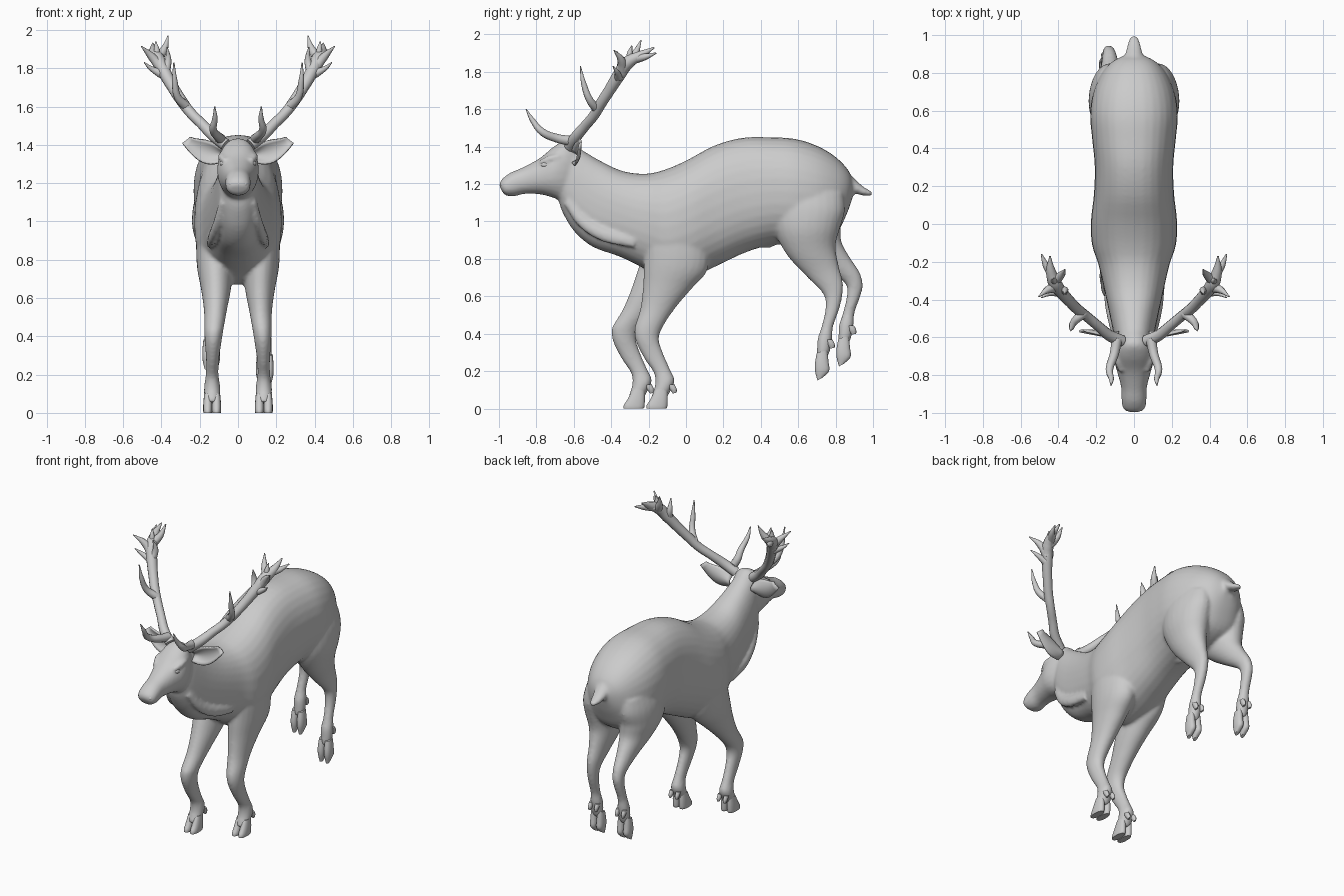
import bpy, bmesh, math
from mathutils import Vector


def spline(rows, k=4):
    """Catmull-Rom interpolation of equal-length tuples."""
    out = []
    for i in range(len(rows) - 1):
        p0, p1 = rows[max(i - 1, 0)], rows[i]
        p2, p3 = rows[i + 1], rows[min(i + 2, len(rows) - 1)]
        for s in range(k):
            t = s / k
            out.append([0.5 * (2 * b + (c - a) * t + (2 * a - 5 * b + 4 * c - d) * t * t
                               + (3 * b - a - 3 * c + d) * t ** 3)
                        for a, b, c, d in zip(p0, p1, p2, p3)])
    return out + [list(rows[-1])]


def loft(bm, rows, x=0.0, n=24, power=2.0, warp=None):
    """Rows: side-view edge point A (y,z), edge point B (y,z), half width, [x centre]."""
    rows = [tuple(r) if len(r) == 6 else tuple(r) + (x,) for r in rows]
    loops = []
    for ay, az, by, bz, w, cx in spline(rows):
        a, b = Vector((cx, ay, az)), Vector((cx, by, bz))
        if warp:
            a, b = warp(a), warp(b)
        c, u, v = (a + b) / 2, (a - b) / 2, Vector((w, 0, 0))
        ring = []
        for i in range(n):
            t = 2 * math.pi * i / n
            f = lambda q: math.copysign(abs(q) ** (2 / power), q)
            ring.append(bm.verts.new(c + u * f(math.cos(t)) + v * f(math.sin(t))))
        loops.append(ring)
    for r, s in zip(loops, loops[1:]):
        for i in range(n):
            bm.faces.new((r[i], r[(i + 1) % n], s[(i + 1) % n], s[i]))
    bm.faces.new(loops[0])
    bm.faces.new(loops[-1])


def finish(bm, name):
    bmesh.ops.recalc_face_normals(bm, faces=bm.faces)
    for f in bm.faces:
        f.smooth = len(f.verts) < 5
    me = bpy.data.meshes.new(name)
    bm.to_mesh(me)
    bm.free()
    ob = bpy.data.objects.new(name, me)
    bpy.context.collection.objects.link(ob)
    return ob


def shifter(amount_y, amount_z, top, span):
    """Moves the lower part of a leg for the stride."""
    def warp(p):
        t = min(max((top - p.z) / span, 0), 1)
        return p + Vector((0, amount_y * t, amount_z * t))
    return warp


front_stride = shifter(-0.122, 0, 0.85, 0.42)
hind_stride = shifter(0.115, 0.075, 0.98, 0.40)

# Torso running into the neck
torso = [(.905, 1.18, .885, 1.11, .035), (.87, 1.27, .855, 1.03, .11), (.80, 1.345, .80, .93, .17),
         (.70, 1.405, .70, .88, .215), (.58, 1.442, .58, .875, .232), (.45, 1.45, .46, .875, .222),
         (.30, 1.447, .32, .835, .208), (.15, 1.405, .17, .765, .212), (0, 1.325, .03, .70, .228),
         (-.12, 1.275, -.10, .67, .222), (-.22, 1.255, -.21, .74, .188), (-.34, 1.27, -.35, .81, .158),
         (-.45, 1.32, -.50, .865, .13), (-.52, 1.36, -.60, .95, .112), (-.57, 1.39, -.66, 1.05, .098),
         (-.61, 1.41, -.68, 1.11, .085)]
# Head from poll to nose
head = [(-.56, 1.385, -.60, 1.12, .075), (-.63, 1.435, -.66, 1.11, .1), (-.70, 1.405, -.72, 1.13, .108),
        (-.78, 1.34, -.78, 1.145, .09), (-.87, 1.29, -.86, 1.148, .068), (-.94, 1.26, -.92, 1.135, .066),
        (-.985, 1.225, -.965, 1.14, .058), (-1.0, 1.195, -.985, 1.165, .028)]
tail = [(.86, 1.27, .85, 1.17, .05), (.91, 1.22, .89, 1.155, .045), (.95, 1.185, .94, 1.14, .036),
        (.985, 1.165, .98, 1.137, .024), (1.0, 1.152, .998, 1.14, .01)]
sheath = [(.33, .90, .33, .87, .02), (.38, .92, .38, .865, .03), (.45, .93, .45, .86, .032),
          (.50, .92, .50, .89, .02)]
# Fold of long hair on the neck side
fold = [(-.62, 1.14, -.65, 1.09, .015, .08), (-.54, 1.03, -.57, .97, .022, .105),
        (-.42, .96, -.44, .89, .024, .13), (-.27, .92, -.28, .86, .015, .15)]
front_leg = [(-.19, 1.0, .10, 1.0, .07, .13), (-.215, .90, .12, .88, .09, .128),
             (-.225, .78, .115, .74, .094, .12), (-.23, .65, .03, .64, .078, .115),
             (-.245, .53, -.055, .54, .06, .118), (-.275, .43, -.122, .44, .05, .126),
             (-.268, .36, -.145, .37, .043, .13), (-.225, .27, -.12, .29, .034, .133),
             (-.172, .19, -.085, .21, .033, .135), (-.165, .13, -.06, .15, .042, .135),
             (-.18, .08, -.085, .09, .042, .135), (-.185, .055, -.10, .06, .035, .135)]
hind_leg = [(.47, 1.18, .84, 1.15, .08, .13), (.465, 1.08, .85, 1.06, .106, .13),
            (.475, .95, .825, .97, .108, .13), (.54, .82, .80, .87, .085, .125),
            (.65, .70, .815, .77, .055, .125), (.735, .61, .84, .66, .038, .13),
            (.745, .53, .825, .55, .032, .135), (.722, .43, .787, .44, .030, .14),
            (.703, .37, .782, .38, .037, .14), (.70, .31, .77, .31, .037, .14),
            (.70, .27, .755, .27, .028, .14)]


def side(rows, s):
    return [r[:5] + (r[5] * s,) for r in rows]


bm = bmesh.new()
loft(bm, torso, power=2.3, n=32)
loft(bm, head, power=2.2)
loft(bm, tail)
loft(bm, sheath)
for s in (1, -1):
    loft(bm, side(fold, s), n=12)
    loft(bm, side(front_leg, s), warp=front_stride if s < 0 else None)
    loft(bm, side(hind_leg, s), warp=hind_stride if s < 0 else None)
    # Brow above each eye
    loft(bm, [(-.68, 1.36, -.68, 1.33, .015, s * .088), (-.73, 1.355, -.73, 1.315, .022, s * .082),
              (-.78, 1.33, -.78, 1.305, .012, s * .07)], n=10)
body = finish(bm, "body")
rm = body.modifiers.new("merge", 'REMESH')
rm.mode = 'VOXEL'
rm.voxel_size = 0.01
rm.use_smooth_shade = True
sm = body.modifiers.new("soften", 'SMOOTH')
sm.factor = 0.5
sm.iterations = 6

# Cloven hooves and dewclaws
front_hoof = [(-.165, .10, -.10, .11, .018), (-.19, .05, -.098, .055, .023),
              (-.21, .018, -.10, .012, .024), (-.212, 0, -.105, 0, .022)]
front_claw = [(-.10, .125, -.062, .13, .013), (-.085, .10, -.05, .105, .013), (-.07, .08, -.05, .085, .006)]
hind_hoof = [(.70, .30, .755, .31, .018), (.69, .245, .762, .25, .023),
             (.69, .20, .765, .20, .022), (.703, .15, .73, .165, .012)]
hind_claw = [(.75, .37, .783, .37, .013), (.755, .345, .795, .345, .013), (.77, .32, .795, .325, .006)]
for s, label in ((1, "right"), (-1, "left")):
    for part, hoof, claw, x, warp in (("front", front_hoof, front_claw, .135, front_stride),
                                      ("hind", hind_hoof, hind_claw, .14, hind_stride)):
        bm = bmesh.new()
        for d in (-.023, .023):
            loft(bm, hoof, x=s * x + d, n=16, power=2.3, warp=warp if s < 0 else None)
            loft(bm, claw, x=s * x + d, n=10, warp=warp if s < 0 else None)
        finish(bm, f"{part}_hoof_{label}")


# Antlers: main beam and tines, each point x, y, z, radius
tines = [
    [(.065, -.62, 1.40, .032), (.13, -.59, 1.45, .03), (.19, -.54, 1.51, .027), (.25, -.49, 1.57, .027),
     (.295, -.455, 1.63, .029), (.34, -.41, 1.70, .03), (.385, -.36, 1.78, .034), (.42, -.31, 1.85, .036),
     (.44, -.25, 1.885, .026), (.445, -.17, 1.93, .004)],
    [(.09, -.61, 1.43, .028), (.105, -.69, 1.445, .024), (.13, -.77, 1.48, .02), (.12, -.82, 1.54, .014),
     (.122, -.855, 1.60, .003)],
    [(.27, -.475, 1.60, .026), (.315, -.515, 1.65, .02), (.33, -.545, 1.73, .015), (.335, -.565, 1.83, .003)],
    [(.40, -.34, 1.80, .03), (.45, -.345, 1.86, .022), (.505, -.385, 1.915, .003)],
    [(.42, -.30, 1.85, .03), (.385, -.27, 1.90, .02), (.365, -.24, 1.97, .003)],
    [(.43, -.27, 1.87, .026), (.465, -.22, 1.88, .018), (.49, -.16, 1.90, .004)],
    [(.38, -.36, 1.78, .026), (.365, -.35, 1.84, .018), (.37, -.37, 1.91, .003)],
    [(.42, -.30, 1.84, .026), (.425, -.30, 1.90, .015), (.43, -.29, 1.94, .003)],
    [(.40, -.36, 1.77, .024), (.455, -.37, 1.80, .013), (.49, -.39, 1.83, .003)],
]
curve = bpy.data.curves.new("antler", 'CURVE')
curve.dimensions = '3D'
curve.bevel_depth = 1.0
curve.bevel_resolution = 3
curve.resolution_u = 6
curve.use_fill_caps = True
for pts in tines:
    sp = curve.splines.new('BEZIER')
    sp.bezier_points.add(len(pts) - 1)
    for bp, (x, y, z, r) in zip(sp.bezier_points, pts):
        bp.co = (x, y, z)
        bp.radius = r
        bp.handle_left_type = bp.handle_right_type = 'AUTO'
for s, label in ((1, "right"), (-1, "left")):
    ob = bpy.data.objects.new(f"antler_{label}", curve)
    ob.scale.x = s
    bpy.context.collection.objects.link(ob)

# Ears: cupped leaves opening forward
for s, label in ((1, "right"), (-1, "left")):
    bm = bmesh.new()
    grid = []
    for i in range(11):
        t = i / 10
        w = .012 + .046 * math.sin(math.pi * min(t * .8 + .16, 1)) ** 1.2
        c = Vector((.08 + .19 * t, -.59 + .01 * t, 1.345 + .03 * t + .05 * t ** 3))
        row = []
        for j in range(9):
            q = j / 4 - 1
            row.append(bm.verts.new((s * (c.x - .02 * q * t), c.y + .018 - .038 * q * q * (1 - t * .8),
                                     c.z + w * q)))
        grid.append(row)
    for r, n in zip(grid, grid[1:]):
        for j in range(8):
            bm.faces.new((r[j], r[j + 1], n[j + 1], n[j]))
    ear = finish(bm, f"ear_{label}")
    so = ear.modifiers.new("thickness", 'SOLIDIFY')
    so.thickness = .01
    so.offset = 0

# Eyes and nostrils
for s, label in ((1, "right"), (-1, "left")):
    for name, loc, size in (("eye", (s * .076, -.752, 1.303), (.018, .025, .017)),
                            ("nostril", (s * .036, -.978, 1.195), (.014, .012, .011))):
        bm = bmesh.new()
        bmesh.ops.create_uvsphere(bm, u_segments=16, v_segments=10, radius=1)
        bmesh.ops.scale(bm, vec=size, verts=bm.verts)
        bmesh.ops.translate(bm, vec=loc, verts=bm.verts)
        finish(bm, f"{name}_{label}")
